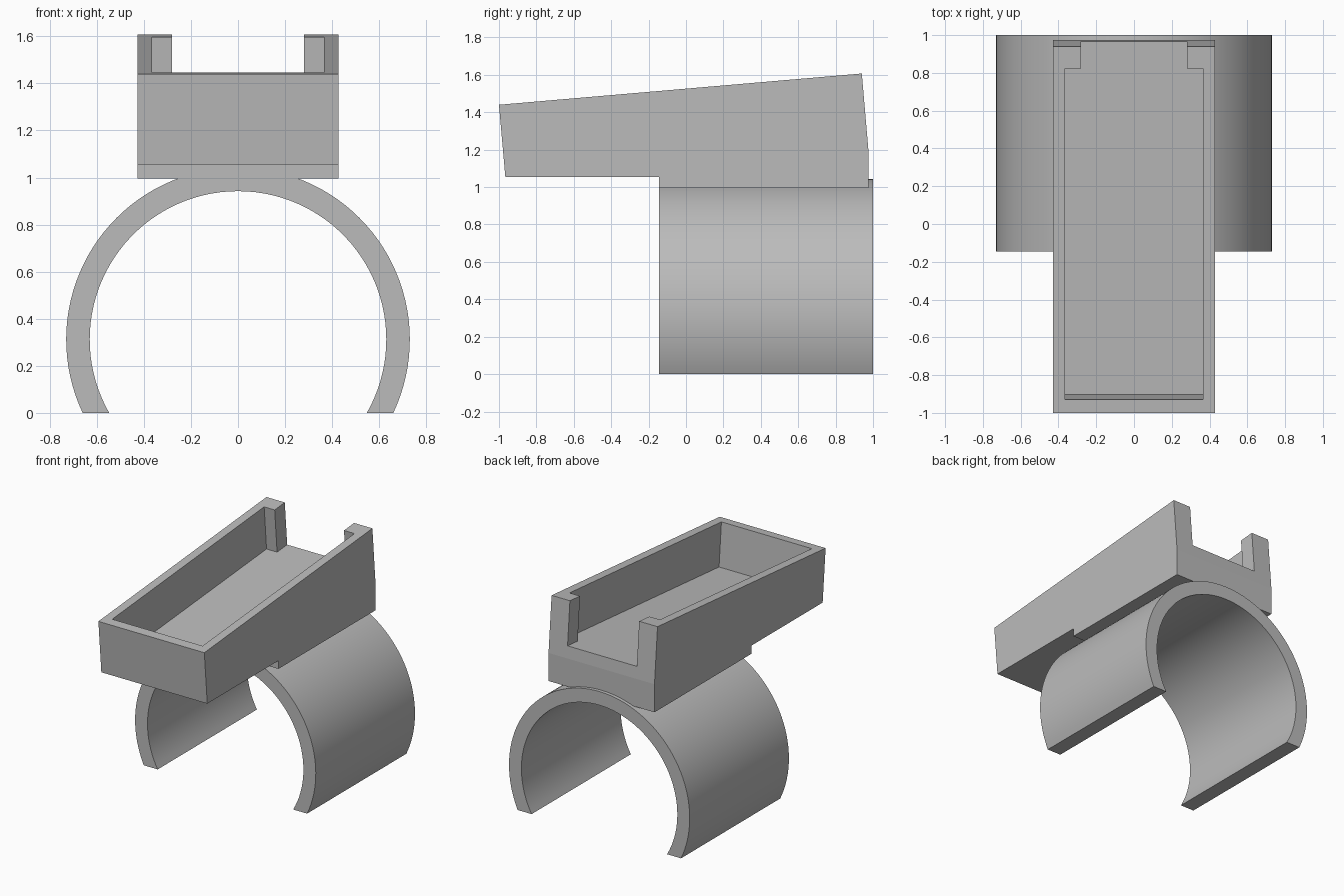
import bpy, bmesh, math
from mathutils import Matrix

cube = bpy.data.objects.get("Cube")
if cube:
    bpy.data.objects.remove(cube, do_unlink=True)

grey = bpy.data.materials.new("plain grey")
grey.use_nodes = True
colour = (0.5, 0.5, 0.5, 1)
grey.diffuse_color = colour
grey.node_tree.nodes["Principled BSDF"].inputs["Base Color"].default_value = colour


def prism(name, outline, start, end, place):
    """Extrude a 2D outline from start to end; place maps (a, b, depth) to xyz."""
    bm = bmesh.new()
    rings = [[bm.verts.new(place(a, b, d)) for a, b in outline] for d in (start, end)]
    for ring in rings:
        bm.faces.new(ring)
    n = len(outline)
    for i in range(n):
        j = (i + 1) % n
        bm.faces.new((rings[0][i], rings[0][j], rings[1][j], rings[1][i]))
    bmesh.ops.recalc_face_normals(bm, faces=bm.faces)
    mesh = bpy.data.meshes.new(name)
    bm.to_mesh(mesh)
    bm.free()
    mesh.materials.append(grey)
    obj = bpy.data.objects.new(name, mesh)
    bpy.context.collection.objects.link(obj)
    return obj


# Tray body: side profile with a sloping top and a stepped mounting base
side = [(-1, 1.44), (-0.966, 1.055), (-0.145, 1.055), (-0.145, 0.995),
        (0.975, 0.995), (0.975, 1.2), (0.94, 1.607)]
tray = prism("tray", side, -0.428, 0.428, lambda y, z, x: (x, y, z))

# Pocket with a narrower opening at the back, cut square to the sloping top
half = [(0.365, 0.07), (0.365, 1.83), (0.28, 1.83), (0.28, 2.2)]
pocket = half + [(-x, s) for x, s in reversed(half)]
cutter = prism("pocket_cutter", pocket, -0.32, 0.3, lambda x, s, h: (x, s, h))
cutter.data.transform(Matrix.Translation((0, -1, 1.44)) @
                      Matrix.Rotation(math.atan2(0.167, 1.94), 4, "X"))
cut = tray.modifiers.new("pocket", "BOOLEAN")
cut.operation = "DIFFERENCE"
cut.solver = "EXACT"
cut.object = cutter
bpy.context.view_layer.objects.active = tray
tray.select_set(True)
bpy.ops.object.modifier_apply(modifier=cut.name)
bpy.data.objects.remove(cutter, do_unlink=True)
tray.select_set(False)

# Open ring clip: thick arc trimmed flat at the ground
CENTRE = 0.312


def arc(radius, steps=72):
    low = -math.asin(CENTRE / radius)
    sweep = math.pi - 2 * low
    return [(radius * math.cos(low + sweep * i / steps),
             CENTRE + radius * math.sin(low + sweep * i / steps))
            for i in range(steps + 1)]


clip = prism("ring_clip", arc(0.73) + arc(0.63)[::-1], -0.145, 1.0,
             lambda x, z, y: (x, y, z))
bpy.context.view_layer.objects.active = clip
clip.select_set(True)
bpy.ops.object.shade_smooth_by_angle(angle=math.radians(30))
